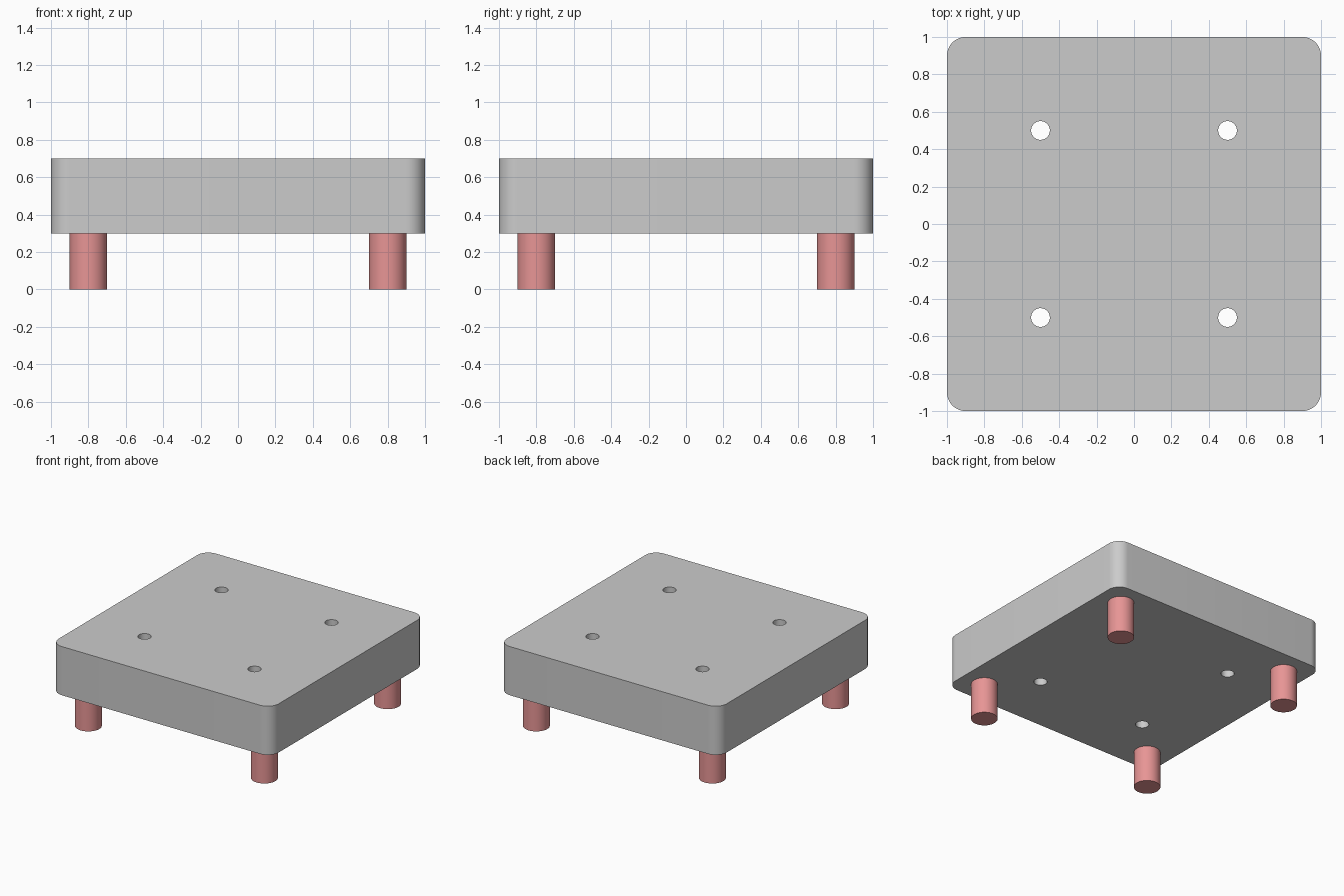
import bpy
import bmesh
from math import radians

if "Cube" in bpy.data.objects:
    bpy.data.objects.remove(bpy.data.objects["Cube"])

CORNERS = [(sx, sy) for sx in (-1, 1) for sy in (-1, 1)]


def cylinder(name, radius, x, y, z0, z1):
    bpy.ops.mesh.primitive_cylinder_add(
        vertices=48, radius=radius, depth=z1 - z0, location=(x, y, (z0 + z1) / 2))
    obj = bpy.context.object
    obj.name = name
    return obj


def smooth(obj):
    bpy.ops.object.select_all(action='DESELECT')
    obj.select_set(True)
    bpy.context.view_layer.objects.active = obj
    bpy.ops.object.shade_smooth_by_angle(angle=radians(30))


# Plate with rounded vertical corners
bm = bmesh.new()
bmesh.ops.create_cube(bm, size=1)
bmesh.ops.scale(bm, vec=(2, 2, 0.4), verts=bm.verts)
bmesh.ops.translate(bm, vec=(0, 0, 0.5), verts=bm.verts)
upright = [e for e in bm.edges if abs(e.verts[0].co.z - e.verts[1].co.z) > 0.1]
bmesh.ops.bevel(bm, geom=upright, offset=0.1, segments=12, profile=0.5, affect='EDGES')
mesh = bpy.data.meshes.new("plate")
bm.to_mesh(mesh)
bm.free()
plate = bpy.data.objects.new("plate", mesh)
bpy.context.collection.objects.link(plate)

# Four through holes
for sx, sy in CORNERS:
    cutter = cylinder("hole_cutter", 0.05, 0.5 * sx, 0.5 * sy, 0.2, 0.8)
    cutter.hide_render = True
    cut = plate.modifiers.new("hole", 'BOOLEAN')
    cut.operation = 'DIFFERENCE'
    cut.solver = 'EXACT'
    cut.object = cutter
    bpy.context.view_layer.objects.active = plate
    bpy.ops.object.modifier_apply(modifier=cut.name)
    bpy.data.objects.remove(cutter)
smooth(plate)

# Four red legs
red = bpy.data.materials.new("red")
red.diffuse_color = (0.8, 0.3, 0.3, 1)
red.use_nodes = True
red.node_tree.nodes["Principled BSDF"].inputs["Base Color"].default_value = red.diffuse_color
for sx, sy in CORNERS:
    name = f"{'front' if sy < 0 else 'back'}_{'left' if sx < 0 else 'right'}_leg"
    leg = cylinder(name, 0.1, 0.8 * sx, 0.8 * sy, 0, 0.3)
    leg.data.materials.append(red)
    smooth(leg)
